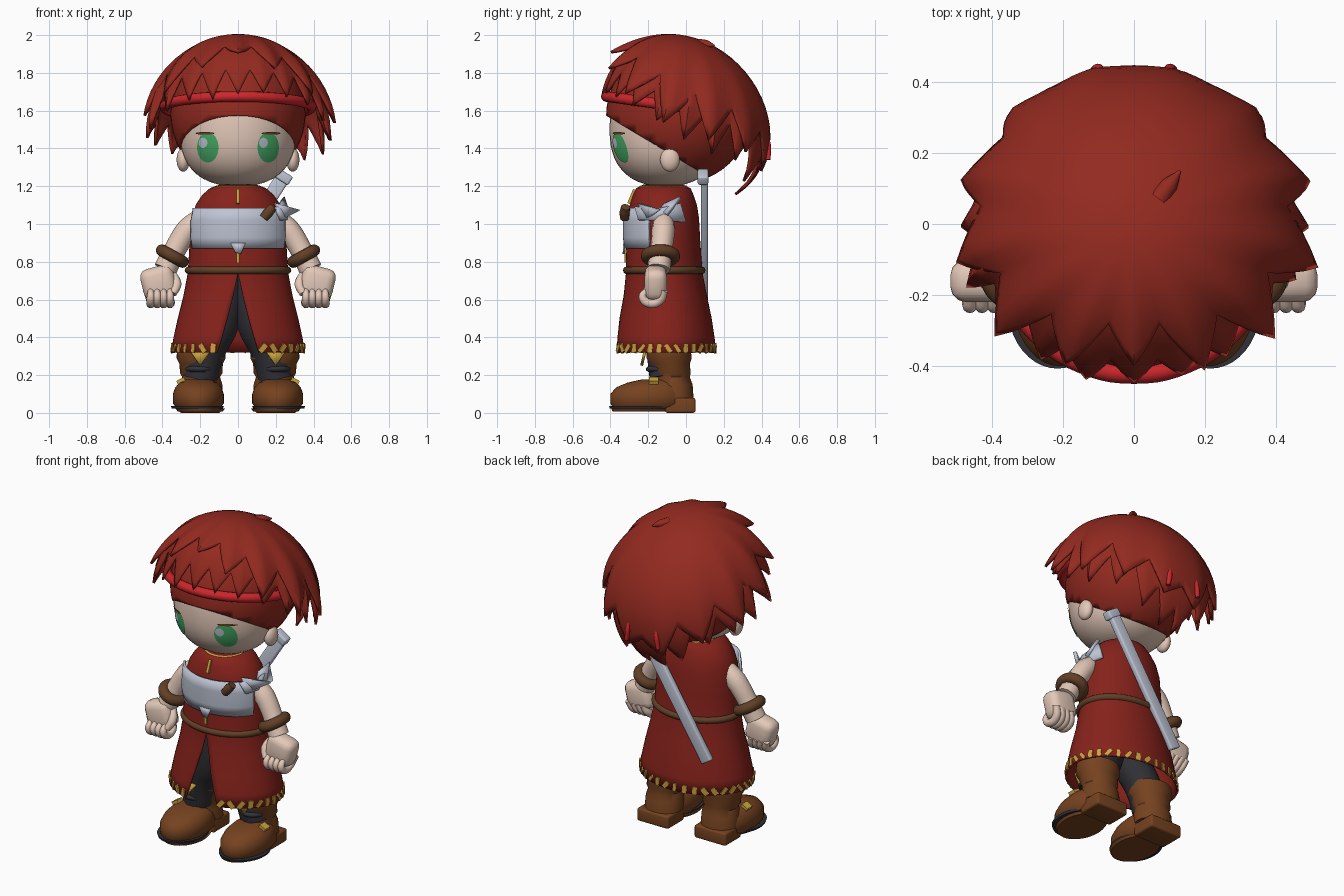
import bpy, bmesh, random
from math import sin, cos, pi, radians, sqrt, atan2
from mathutils import Matrix, Vector, Euler

if "Cube" in bpy.data.objects:
    bpy.data.objects.remove(bpy.data.objects["Cube"])
random.seed(4)


def material(name, *rgb):
    m = bpy.data.materials.new(name)
    m.use_nodes = True
    m.diffuse_color = (*rgb, 1)
    m.node_tree.nodes["Principled BSDF"].inputs["Base Color"].default_value = (*rgb, 1)
    return m


HAIR = material("hair red", .29, .023, .014)
CLOTH = material("tunic red", .24, .016, .011)
BAND = material("bright red", .6, .02, .025)
SKIN = material("skin", .77, .58, .48)
STRAP = material("dark brown", .12, .05, .02)
LEATHER = material("boot brown", .18, .055, .014)
STEEL = material("pale grey", .51, .55, .65)
DARK = material("charcoal", .03, .03, .037)
GREEN = material("eye green", .06, .4, .13)
GOLD = material("gold", .6, .37, .05)


def finish(name, bm, mat, thick=0, angle=45):
    bmesh.ops.remove_doubles(bm, verts=bm.verts, dist=1e-5)
    bmesh.ops.recalc_face_normals(bm, faces=bm.faces)
    me = bpy.data.meshes.new(name)
    bm.to_mesh(me)
    bm.free()
    me.materials.append(mat)
    ob = bpy.data.objects.new(name, me)
    bpy.context.collection.objects.link(ob)
    bpy.ops.object.select_all(action='DESELECT')
    ob.select_set(True)
    bpy.context.view_layer.objects.active = ob
    bpy.ops.object.shade_smooth_by_angle(angle=radians(angle))
    if thick:
        mod = ob.modifiers.new("thickness", 'SOLIDIFY')
        mod.thickness, mod.offset = thick, 0
    return ob


def skin_rows(bm, rows):
    rows = [[bm.verts.new(p) for p in r] for r in rows]
    for a, b in zip(rows, rows[1:]):
        for i in range(len(a) - 1):
            bm.faces.new((a[i], a[i + 1], b[i + 1], b[i]))
    return rows


def loft(name, sections, mat, x=0, span=lambda z: (0, 2 * pi), n=40, caps=True, thick=0):
    """Stack of elliptical sections (z, centre y, rx, ry); angle 0 is the front."""
    bm = bmesh.new()
    rows = []
    for z, cy, rx, ry in sections:
        s, e = span(z)
        rows.append([(x + rx * sin(s + (e - s) * i / n), cy - ry * cos(s + (e - s) * i / n), z)
                     for i in range(n + 1)])
    rows = skin_rows(bm, rows)
    if caps:
        bm.faces.new(rows[0][:-1])
        bm.faces.new(rows[-1][:-1])
    return finish(name, bm, mat, thick)


def solid(name, mat, loc, scale, rot=(0, 0, 0), shape="ball", bevel=0):
    bm = bmesh.new()
    if shape == "ball":
        bmesh.ops.create_uvsphere(bm, u_segments=24, v_segments=14, radius=1)
    else:
        bmesh.ops.create_cube(bm, size=2)
    bmesh.ops.transform(bm, matrix=Matrix.LocRotScale(Vector(loc), Euler(rot), Vector(scale)), verts=bm.verts)
    if bevel:
        bmesh.ops.bevel(bm, geom=bm.edges[:], offset=bevel, segments=3, profile=.5, affect='EDGES')
    return finish(name, bm, mat)


def tube(name, pts, mat, cyclic=False):
    """Smooth tube through points (x, y, z, radius)."""
    cu = bpy.data.curves.new(name, 'CURVE')
    cu.dimensions, cu.bevel_depth, cu.bevel_resolution = '3D', 1, 4
    cu.use_fill_caps, cu.resolution_u = True, 5
    sp = cu.splines.new('BEZIER')
    sp.bezier_points.add(len(pts) - 1)
    sp.use_cyclic_u = cyclic
    for bp, (x, y, z, r) in zip(sp.bezier_points, pts):
        bp.co, bp.radius = (x, y, z), r
        bp.handle_left_type = bp.handle_right_type = 'AUTO'
    tmp = bpy.data.objects.new(name, cu)
    bpy.context.collection.objects.link(tmp)
    bpy.context.view_layer.update()
    me = bpy.data.meshes.new_from_object(tmp.evaluated_get(bpy.context.evaluated_depsgraph_get()))
    bm = bmesh.new()
    bm.from_mesh(me)
    bpy.data.objects.remove(tmp)
    return finish(name, bm, mat)


def ring(name, mat, centre, rx, ry, r, rot=(0, 0, 0), slope=0):
    mat4 = Matrix.LocRotScale(Vector(centre), Euler(rot), None)
    pts = [mat4 @ Vector((rx * cos(t), ry * sin(t), slope * ry * sin(t))) for t in [i * pi / 8 for i in range(16)]]
    return tube(name, [(*p, r) for p in pts], mat, True)


def plate(name, pts, mat, thick=.02):
    bm = bmesh.new()
    f = bm.faces.new([bm.verts.new(p) for p in pts])
    bmesh.ops.triangulate(bm, faces=[f])
    return finish(name, bm, mat, thick)


# Head: rounded lathe, and painted patches lying on its surface
def head_r(z):
    return .31 * max(0, 1 - abs((z - 1.5) / .3) ** 2.4) ** (1 / 2.4)


heights = [1.5 - .2999 * cos(pi * i / 24) for i in range(25)]
loft("head", [(z, -.11, head_r(z), .95 * head_r(z)) for z in heights], SKIN)


def patch(name, cx, cz, rx, rz, lift, mat):
    bm = bmesh.new()
    rows = []
    for k in range(5):
        pts = [(cx + rx * k / 4 * cos(t), cz + rz * k / 4 * sin(t)) for t in [i * pi / 12 for i in range(25)]]
        rows.append([(x, -.11 - .95 * sqrt(head_r(z) ** 2 - x * x) - lift, z) for x, z in pts])
    skin_rows(bm, rows)
    return finish(name, bm, mat)


for side, s in (("left", 1), ("right", -1)):
    patch(side + "_eye", s * .16, 1.405, .057, .08, .005, GREEN)
    patch(side + "_eye_glint", s * .16 - .025, 1.43, .023, .027, .008, STEEL)
    patch(side + "_brow", s * .175, 1.48, .05, .007, .009, STRAP)
    solid(side + "_ear", SKIN, (s * .29, -.085, 1.34), (.035, .052, .063))

# Scalp cap, cut along a sloping hairline
bm = bmesh.new()
bmesh.ops.create_uvsphere(bm, u_segments=40, v_segments=24, radius=1)
bmesh.ops.transform(bm, matrix=Matrix.LocRotScale(Vector((0, -.04, 1.58)), None, Vector((.35, .375, .36))), verts=bm.verts)
bmesh.ops.bisect_plane(bm, geom=bm.verts[:] + bm.edges[:] + bm.faces[:], plane_co=(0, -.4, 1.565),
                       plane_no=(0, .6, 1), clear_inner=True)
finish("scalp_hair", bm, HAIR, .015)


# Spiky hair shells: dome with a jagged rim, values keyed every 45 degrees from front to back
def keyed(keys, a):
    t = abs((a + pi) % (2 * pi) - pi) / (pi / 4)
    i = min(int(t), 3)
    return keys[i] + (keys[i + 1] - keys[i]) * (t - i)


def hair_shell(name, size, spikes, tips, depth, lift, steps=8, rows=16):
    bm = bmesh.new()
    jitter = [random.uniform(.8, 1.1) for _ in range(spikes)]
    cols = []
    for c in range(spikes * steps + 1):
        a = 2 * pi * (c / steps - .5) / spikes
        w = (1 - abs(2 * (c % steps) / steps - 1)) * jitter[c // steps % spikes]
        top = radians(keyed(tips, a) - keyed(depth, a) * (1 - w))
        col = []
        for k in range(rows + 1):
            f, q = top * k / rows, k / rows
            g = size * (1 + keyed(lift, a) * w * w * q ** 3)
            b = a - .12 * sin(a) * w * q ** 3
            y = -.44 * g * sin(f) * cos(b)
            col.append((.455 * g * sin(f) * sin(b), y, 1.55 + .44 * g * cos(f) - .2 * y))
        cols.append(col)
    skin_rows(bm, cols)
    return finish(name, bm, HAIR, .014, 50)


hair_shell("lower_hair", .97, 19, (87, 85, 104, 110, 152), (24, 20, 22, 22, 30), (.05, .06, .16, .06, 0))
hair_shell("upper_hair", 1, 13, (58, 77, 97, 100, 122), (22, 26, 28, 22, 20), (.14, .14, .16, .06, .02))
tube("crown_tuft", [(.07, .07, 1.95, .03), (.1, .11, 1.95, .024), (.13, .15, 1.945, .004)], HAIR)

# Headband with two tails at the back
ring("headband", BAND, (0, -.03, 1.62), .387, .392, .028, slope=-.14)
for s in (1, -1):
    tube("headband_tail", [(s * .09, .42, 1.48, .012), (s * .1, .435, 1.41, .016), (s * .11, .435, 1.34, .012)], BAND)

# Tunic with a front slit that widens below the belt
loft("tunic", [(.32, -.11, .35, .265), (.4, -.11, .335, .255), (.5, -.11, .313, .24), (.62, -.11, .283, .215),
               (.74, -.115, .26, .197), (.9, -.12, .25, .19), (1.03, -.12, .24, .183), (1.1, -.12, .218, .172),
               (1.15, -.12, .185, .155), (1.185, -.12, .145, .14), (1.205, -.12, .09, .1)], CLOTH,
     span=lambda z: (max(0, .74 - z) * .75, 2 * pi - max(0, .74 - z) * .75), n=56, caps=False, thick=.012)
ring("collar_trim", GOLD, (0, -.12, 1.195), .115, .12, .008)
ring("belt", STRAP, (0, -.115, .755), .262, .198, .02)
for z, h, y in ((1.145, .04, -.288), (.83, .035, -.317)):
    solid("front_fastening", GOLD, (0, y, z), (.008, .008, h), (-.4 if z > 1 else 0, 0, 0), "box")

# Gold stitches round the hem
bm = bmesh.new()
for i in range(32):
    a = .38 + (2 * pi - .76) * i / 31
    place = Matrix.LocRotScale(Vector((.352 * sin(a), -.11 - .268 * cos(a), .342)),
                               Euler((0, random.choice((-.6, .1, .7)), a)),
                               Vector((random.uniform(.018, .03), .008, .05)))
    bmesh.ops.create_cube(bm, size=1, matrix=place)
finish("hem_stitches", bm, GOLD)

# Chest wrap with a pointed knot at the left shoulder and a toggle
loft("chest_wrap", [(.87, -.12, .255, .2), (.93, -.12, .264, .207), (1.02, -.12, .262, .207), (1.085, -.12, .25, .208)],
     STEEL, span=lambda z: (-1.2, 1.2), caps=False, thick=.014)
plate("wrap_tail", [(-.04, -.327, .9), (.04, -.327, .9), (.015, -.33, .84), (-.015, -.33, .85)], STEEL, .01)
plate("wrap_strap", [(.2, -.27, 1.09), (.25, -.15, 1.08), (.235, -.03, 1.11), (.235, 0, 1.01), (.255, -.15, 1.02),
                     (.23, -.25, 1.02)], STEEL)
plate("knot_point", [(.2, -.25, 1.11), (.325, -.14, 1.075), (.22, -.22, 1.02)], STEEL)
plate("knot_upper_point", [(.2, -.16, 1.08), (.24, -.03, 1.14), (.27, -.1, 1.05)], STEEL)
tube("toggle", [(.135, -.325, 1.03, .024), (.16, -.325, 1.06, .027), (.185, -.32, 1.09, .024)], STRAP)

# Sword slung across the back, broad side out
top, end = Vector((.24, .09, 1.25)), Vector((-.22, .105, .53))
tilt = (0, atan2(top.x - end.x, top.z - end.z), 0)
solid("sword_sheath", STEEL, (top + end) / 2, (.038, .018, (top - end).length / 2), tilt, "box", .01)
solid("sword_pommel", STEEL, top, (.045, .028, .026), tilt, "box", .01)

for side, s in (("left", 1), ("right", -1)):
    # Arms, cuffs and fists
    tube(side + "_arm", [(s * .19, -.12, 1.04, .05), (s * .265, -.12, .97, .062), (s * .33, -.13, .87, .058),
                         (s * .385, -.145, .76, .062)], SKIN)
    ring(side + "_bracelet", STRAP, (s * .348, -.135, .83), .063, .072, .032, (0, s * -.5, 0))
    solid(side + "_palm", SKIN, (s * .42, -.16, .69), (.09, .06, .085), (0, s * .25, 0), "box", .045)
    for i in range(4):
        x = s * (.36 + .034 * i)
        tube(side + "_finger", [(x + s * .02, -.115, .65, .021), (x, -.14, .595, .024), (x, -.195, .58, .024),
                                (x, -.23, .615, .021), (x, -.205, .65, .015)], SKIN)
    tube(side + "_thumb", [(s * .35, -.15, .74, .022), (s * .325, -.19, .68, .026), (s * .345, -.215, .63, .02)], SKIN)

    # Legs and boots
    tube(side + "_leg", [(s * .2, -.1, .18, .095), (s * .165, -.11, .34, .105), (s * .1, -.13, .48, .11),
                         (s * .08, -.13, .74, .11)], DARK)
    solid(side + "_trouser_fold", DARK, (s * .2, -.115, .232), (.085, .098, .03))
    loft(side + "_boot_shaft", [(.08, -.06, .115, .1), (.15, -.07, .112, .105), (.19, -.075, .1, .095),
                                (.21, -.075, .112, .1), (.26, -.085, .115, .105), (.29, -.09, .13, .12),
                                (.34, -.09, .128, .115)], LEATHER, s * .195)
    loft(side + "_foot", [(.025, -.2, .115, .185), (.05, -.195, .135, .205), (.1, -.195, .135, .205),
                          (.135, -.185, .122, .185), (.16, -.165, .1, .145), (.178, -.14, .06, .09)], LEATHER, s * .21)
    solid(side + "_heel", LEATHER, (s * .2, -.03, .04), (.11, .08, .04), (0, 0, 0), "box", .012)
    loft(side + "_sole", [(.008, -.225, .12, .165), (.022, -.225, .13, .17)], LEATHER, s * .2)
    loft(side + "_sole_rim", [(.022, -.235, .135, .168), (.036, -.235, .14, .172)], DARK, s * .215)
    plate(side + "_boot_tab", [(s * .14, -.215, .335), (s * .26, -.215, .335), (s * .2, -.235, .25)], GOLD, .015)
    solid(side + "_buckle", GOLD, (s * .3, -.17, .165), (.022, .025, .016), (0, s * .5, 0), "box")
